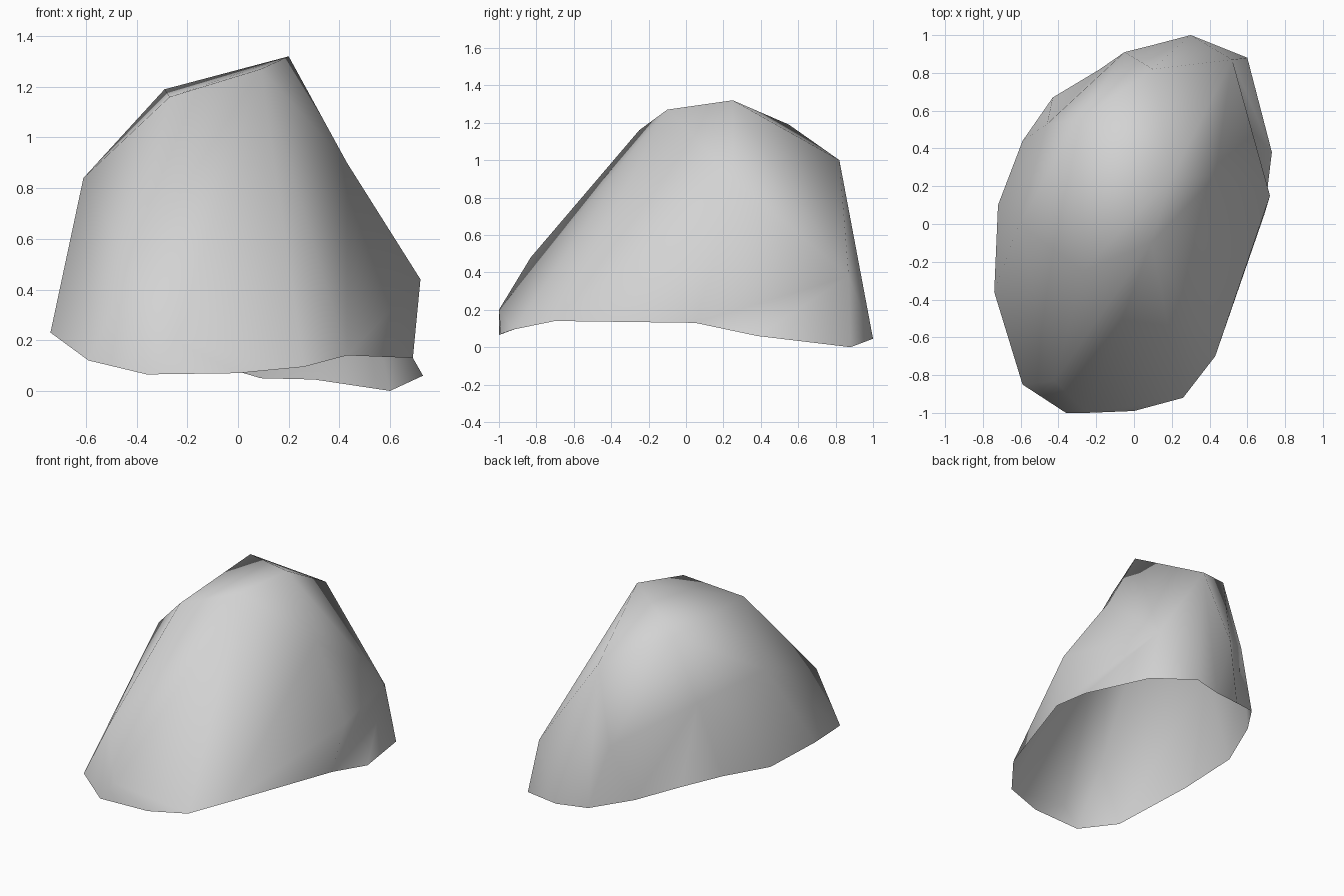
import bpy
import bmesh
from mathutils import Vector

cube = bpy.data.objects.get("Cube")
if cube:
    bpy.data.objects.remove(cube, do_unlink=True)

# Open wavy rim on the ground
back_tip, back_corner, right_corner = (.3, 1, .045), (.6, .88, 0), (.73, .38, .06)
left_corner = (-.43, .67, .23)
rim_points = [
    back_tip, back_corner, right_corner, (.69, .05, .13),
    (.43, -.7, .14), (.26, -.92, .095), (0, -.99, .07), (-.36, -1, .065),
    (-.59, -.85, .12), (-.74, -.36, .23), (-.72, .1, .23), (-.59, .44, .26),
    left_corner, (-.18, .82, .13), (.09, .945, .05),
]

# Shoulders and crown of the boulder
right_shoulder = (.72, .15, .44)
back_bulge = (-.05, .91, .5)
crown = (.09, -.1, 1.27)
body_points = [
    right_shoulder, (.52, .87, .38), back_bulge, (-.46, .53, .77),
    (-.61, 0, .84), (-.42, -.83, .48), (-.25, -1, .2),
    (.1, .82, 1), (-.29, .55, 1.19), (-.27, -.25, 1.16),
    crown, (.2, .25, 1.32),
]
side_dent = Vector((.43, .25, .9))


def distance_to_edge(edge, point):
    """Distance from a point to an edge segment."""
    a, b = (v.co for v in edge.verts)
    along = b - a
    t = max(0, min(1, (point - a).dot(along) / along.length_squared))
    return (a + along * t - point).length


def edge_near(bm, point):
    """The edge passing closest to a point."""
    return min(bm.edges, key=lambda e: distance_to_edge(e, point))


def fold_inward(bm, start, end):
    """Turn the ridge between two points into a hollow."""
    middle = (Vector(start) + Vector(end)) / 2
    ridge = edge_near(bm, middle)
    if distance_to_edge(ridge, middle) < .001:
        bmesh.utils.edge_rotate(ridge, True)


# Wrap the points in a faceted skin
bm = bmesh.new()
rim = [bm.verts.new(p) for p in rim_points]
body = [bm.verts.new(p) for p in body_points]
bmesh.ops.convex_hull(bm, input=rim + body, use_existing_faces=False)
bmesh.ops.recalc_face_normals(bm, faces=bm.faces[:])

# Leave the underside open
rim_set = set(rim)
underside = [f for f in bm.faces if all(v in rim_set for v in f.verts)]
bmesh.ops.delete(bm, geom=underside, context='FACES')

# Press the slight hollow into the steep side
cut = bmesh.ops.subdivide_edges(bm, edges=[edge_near(bm, side_dent)], cuts=1)
for item in cut["geom_inner"]:
    if isinstance(item, bmesh.types.BMVert):
        item.co = side_dent
bmesh.ops.triangulate(bm, faces=[f for f in bm.faces if len(f.verts) > 3])

# Hollows at the right, at the back and below the crown
for start, end in [(right_shoulder, back_corner), (right_shoulder, right_corner),
                   (back_bulge, left_corner), (back_bulge, back_tip),
                   (crown, right_shoulder)]:
    fold_inward(bm, start, end)

# Stone material and smooth shell object
stone = bpy.data.materials.new("pale_grey_stone")
stone.use_nodes = True
colour = (.65, .65, .65, 1)
stone.diffuse_color = colour
for node in stone.node_tree.nodes:
    if node.type == 'BSDF_PRINCIPLED':
        node.inputs["Base Color"].default_value = colour

mesh = bpy.data.meshes.new("boulder")
bm.to_mesh(mesh)
bm.free()
mesh.materials.append(stone)
for face in mesh.polygons:
    face.use_smooth = True
boulder = bpy.data.objects.new("boulder", mesh)
bpy.context.collection.objects.link(boulder)
